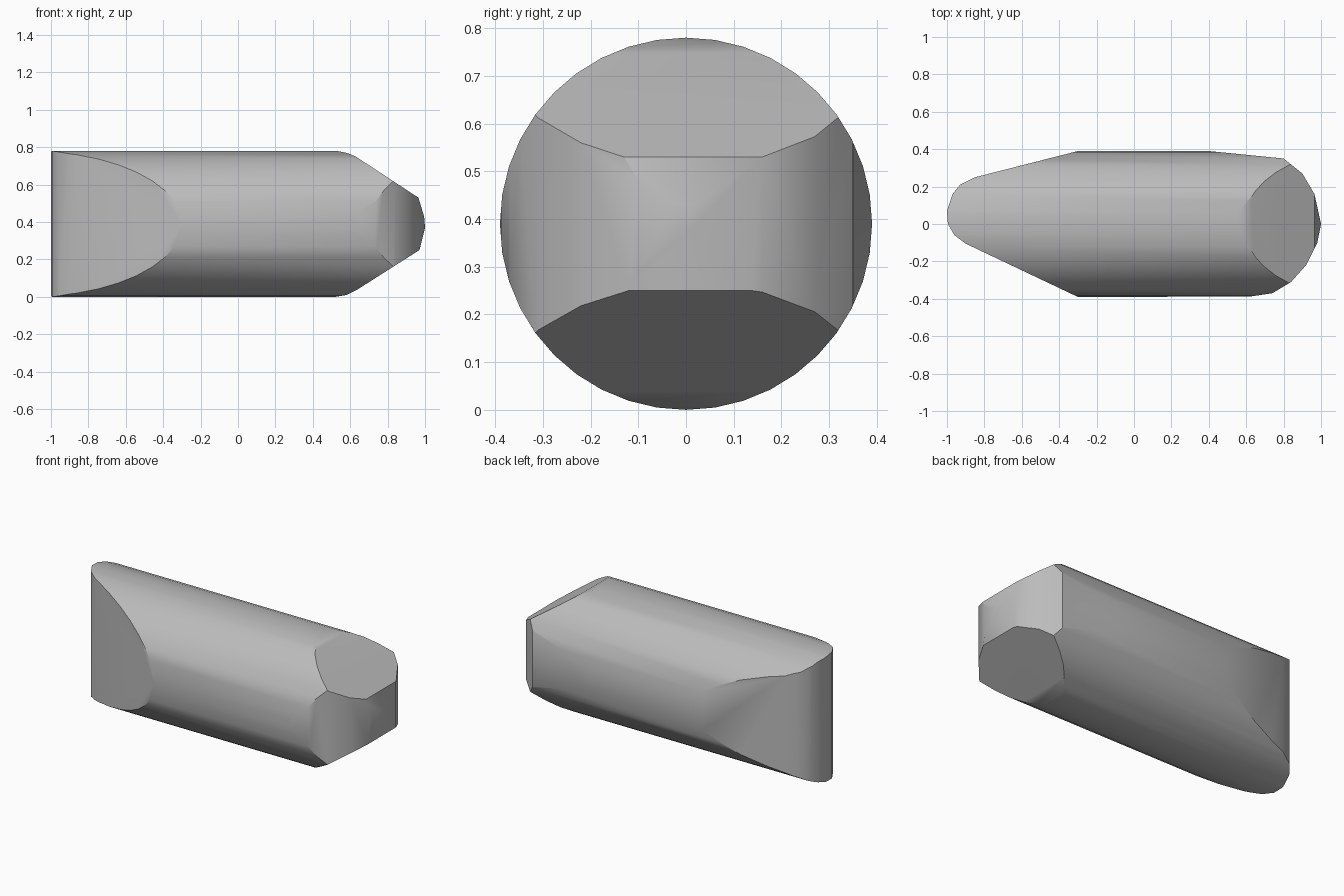
import bpy, bmesh, math
from mathutils import Matrix, Vector

cube = bpy.data.objects.get("Cube")
if cube:
    bpy.data.objects.remove(cube, do_unlink=True)

LENGTH, RADIUS = 2.0, 0.39

# Plan outline (x, y): wedge tail on the left, rounded nose on the right
PLAN = [(-0.3, -0.39), (0.62, -0.388), (0.74, -0.37), (0.84, -0.31), (0.92, -0.22),
        (0.98, -0.1), (1, 0), (0.965, 0.16), (0.9, 0.27), (0.8, 0.35), (0.4, 0.39),
        (-0.3, 0.39), (-0.85, 0.25), (-0.93, 0.21), (-0.97, 0.16), (-1, 0.07),
        (-0.995, 0), (-0.96, -0.06), (-0.9, -0.105)]

# Nose outline (x, z): sloping above and below a blunt tip
NOSE = [(0.52, 0), (0.58, 0.01), (0.64, 0.04), (0.97, 0.25), (1, 0.37),
        (0.995, 0.43), (0.965, 0.53), (0.63, 0.75), (0.58, 0.77), (0.53, 0.78)]


def trim(bm, point, normal):
    """Cut away everything outside a plane and cap the opening."""
    geom = bm.verts[:] + bm.edges[:] + bm.faces[:]
    cut = bmesh.ops.bisect_plane(bm, geom=geom, dist=0.00001, plane_co=point,
                                 plane_no=normal, clear_outer=True)
    edges = [e for e in cut["geom_cut"]
             if isinstance(e, bmesh.types.BMEdge) and e.is_boundary]
    if edges:
        bmesh.ops.holes_fill(bm, edges=edges, sides=0)


# Round bar lying along x
bm = bmesh.new()
lay_down = Matrix.Translation((0, 0, RADIUS)) @ Matrix.Rotation(math.pi / 2, 4, 'Y')
bmesh.ops.create_cone(bm, cap_ends=True, segments=40, radius1=RADIUS,
                      radius2=RADIUS, depth=LENGTH, matrix=lay_down)

# Trim the bar to the plan outline, then to the nose outline
for (x0, y0), (x1, y1) in zip(PLAN, PLAN[1:] + PLAN[:1]):
    trim(bm, Vector((x0, y0, 0)), Vector((y1 - y0, x0 - x1, 0)).normalized())
for (x0, z0), (x1, z1) in zip(NOSE, NOSE[1:]):
    trim(bm, Vector((x0, 0, z0)), Vector((z1 - z0, 0, x0 - x1)).normalized())

bmesh.ops.remove_doubles(bm, verts=bm.verts[:], dist=0.0005)
bmesh.ops.recalc_face_normals(bm, faces=bm.faces[:])
mesh = bpy.data.meshes.new("shaped_bar")
bm.to_mesh(mesh)
bm.free()
bar = bpy.data.objects.new("shaped_bar", mesh)
bpy.context.collection.objects.link(bar)

# Plain grey finish
grey = bpy.data.materials.new("plain_grey")
grey.use_nodes = True
grey.diffuse_color = (0.5, 0.5, 0.5, 1)
grey.node_tree.nodes["Principled BSDF"].inputs["Base Color"].default_value = (0.5, 0.5, 0.5, 1)
mesh.materials.append(grey)

# Smooth the round surfaces, keep the cut edges crisp
bpy.ops.object.select_all(action='DESELECT')
bar.select_set(True)
bpy.context.view_layer.objects.active = bar
bpy.ops.object.shade_smooth_by_angle(angle=math.radians(30))
